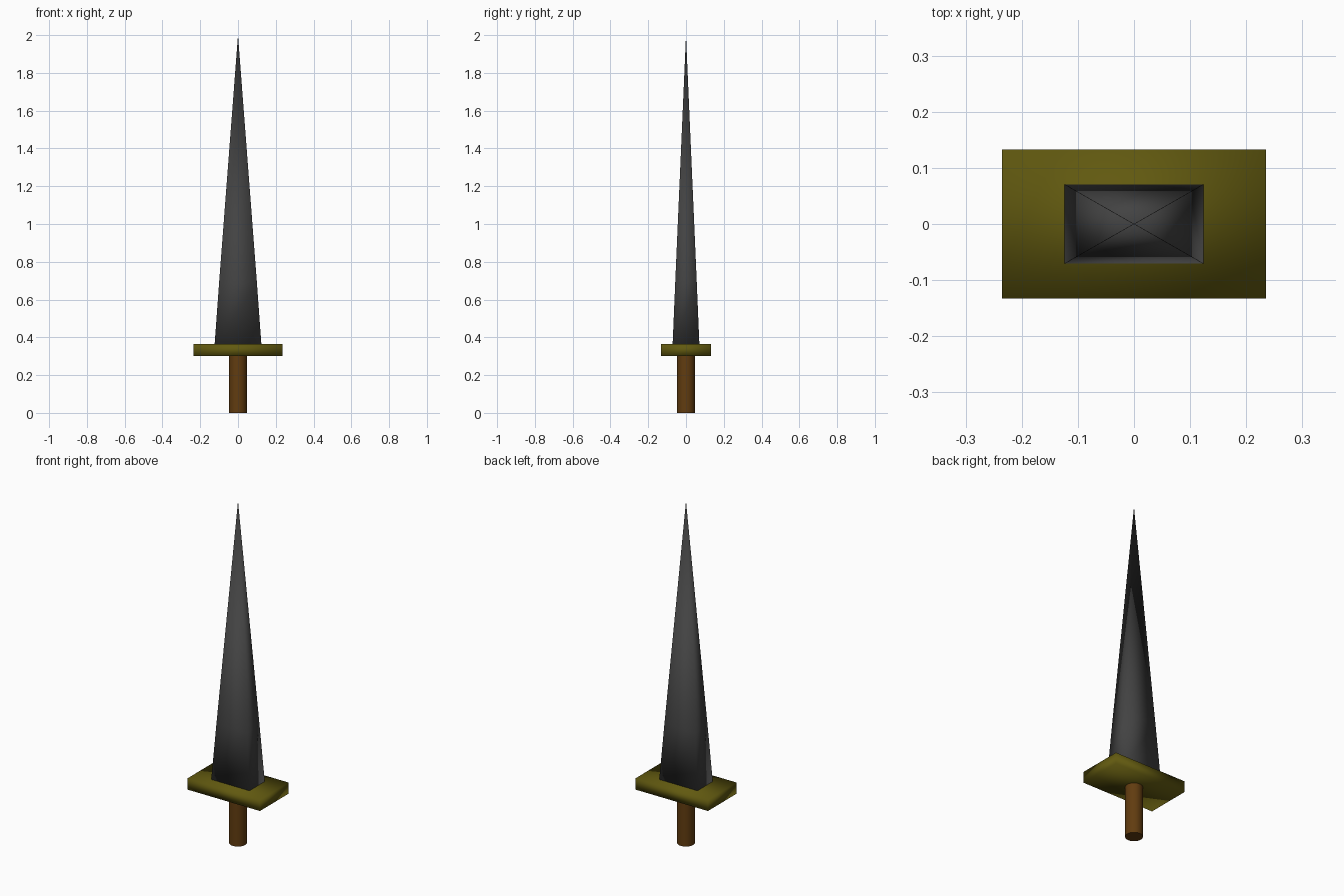
import bpy
import bmesh

cube = bpy.data.objects.get("Cube")
if cube:
    bpy.data.objects.remove(cube, do_unlink=True)


def material(name, rgb):
    mat = bpy.data.materials.new(name)
    mat.use_nodes = True
    mat.diffuse_color = (*rgb, 1)
    mat.node_tree.nodes["Principled BSDF"].inputs["Base Color"].default_value = (*rgb, 1)
    return mat


def finish(name, bm, mat):
    bmesh.ops.recalc_face_normals(bm, faces=bm.faces)
    mesh = bpy.data.meshes.new(name)
    bm.to_mesh(mesh)
    bm.free()
    mesh.materials.append(mat)
    mesh.shade_smooth()
    obj = bpy.data.objects.new(name, mesh)
    bpy.context.collection.objects.link(obj)
    return obj


def rectangle_loft(name, rings, mat, tip=None):
    """Join rectangles given as (half width, half depth, height), capped or pointed."""
    bm = bmesh.new()
    loops = [[bm.verts.new((sx * w, sy * d, z))
              for sx, sy in ((-1, -1), (1, -1), (1, 1), (-1, 1))]
             for w, d, z in rings]
    for low, high in zip(loops, loops[1:]):
        for i in range(4):
            j = (i + 1) % 4
            bm.faces.new((low[i], low[j], high[j], high[i]))
    bm.faces.new(loops[0][::-1])
    if tip is None:
        bm.faces.new(loops[-1])
    else:
        point = bm.verts.new((0, 0, tip))
        for i in range(4):
            bm.faces.new((loops[-1][i], loops[-1][(i + 1) % 4], point))
    return finish(name, bm, mat)


steel = material("dark steel", (0.055, 0.055, 0.055))
brass = material("dull brass", (0.12, 0.10, 0.005))
wood = material("brown wood", (0.12, 0.045, 0.005))

# Four-sided tapering blade
rectangle_loft("blade", [(0.124, 0.071, 0.36), (0.10, 0.057, 0.69)], steel, tip=2.0)

# Flat crossguard
rectangle_loft("crossguard", [(0.235, 0.133, 0.30), (0.235, 0.133, 0.365)], brass)

# Round grip
bm = bmesh.new()
bmesh.ops.create_cone(bm, cap_ends=True, segments=32, radius1=0.047, radius2=0.047, depth=0.31)
bmesh.ops.translate(bm, verts=bm.verts, vec=(0, 0, 0.155))
grip = finish("grip", bm, wood)
bpy.context.view_layer.objects.active = grip
grip.select_set(True)
bpy.ops.object.shade_smooth_by_angle()
